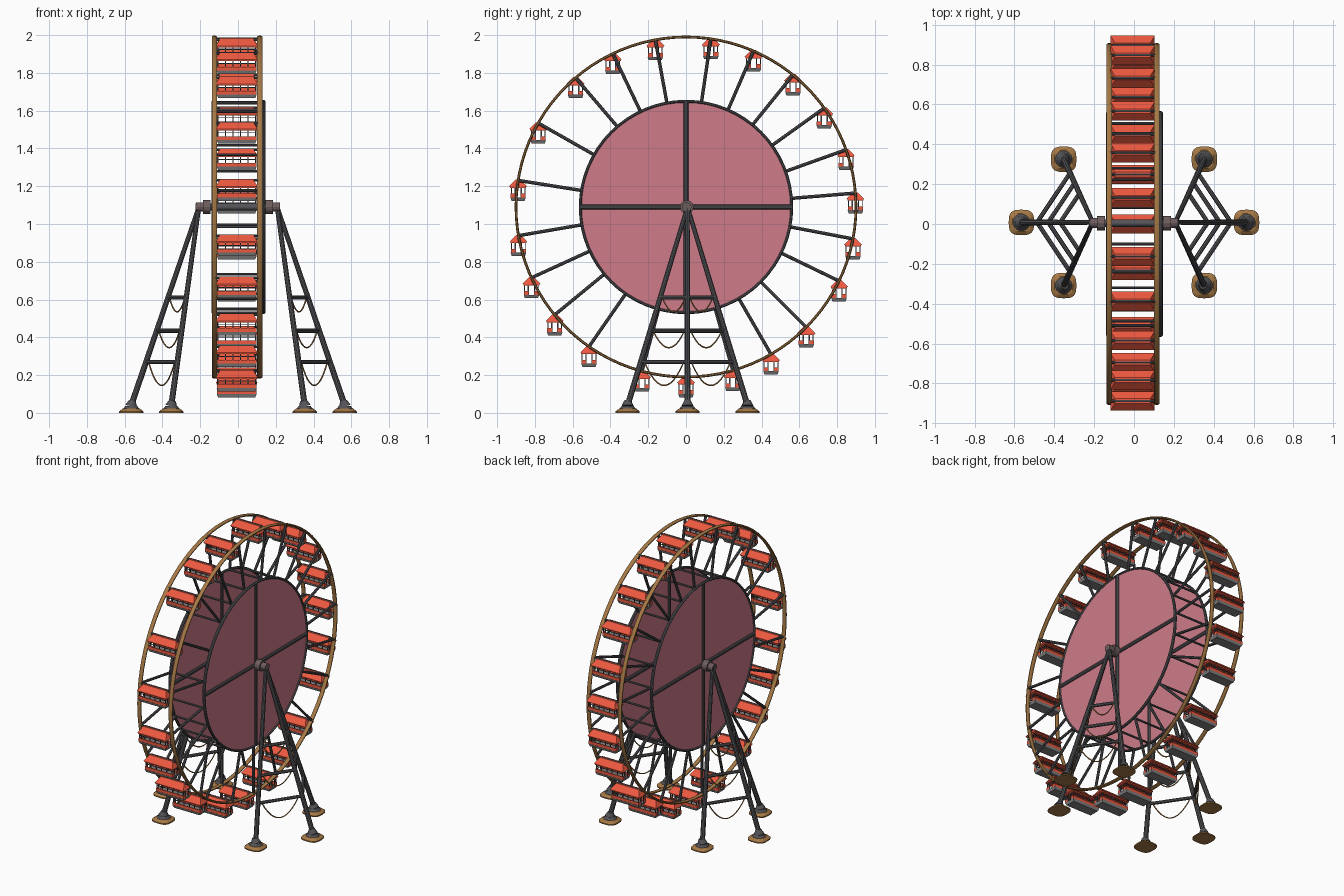
import bpy, bmesh, math
from mathutils import Vector, Matrix

if "Cube" in bpy.data.objects:
    bpy.data.objects.remove(bpy.data.objects["Cube"])

CZ = 1.09          # wheel centre height
RIM = 0.9          # rim radius
ANGLES = [-10.4, 8.4, -25.5, 23.4, -40.5, 39, -60.4, 54.4, 70.3, -81, 85.3, -99.7,
          100.8, -114.6, 115.8, -129.4, 135, -145.2, 150, -165, 180, 164]


def mat(name, c):
    m = bpy.data.materials.new(name)
    m.diffuse_color = (*c, 1)
    m.use_nodes = True
    m.node_tree.nodes["Principled BSDF"].inputs["Base Color"].default_value = m.diffuse_color
    return m


RED = mat("red", (0.85, 0.10, 0.05))
BROWN = mat("brown", (0.38, 0.19, 0.06))
PINK = mat("pink", (0.62, 0.20, 0.25))
STEEL = mat("steel", (0.09, 0.09, 0.10))
HUB = mat("hub", (0.16, 0.11, 0.11))
GREY = mat("grey", (0.22, 0.22, 0.22))


def finish(name, bm, m, smooth=False):
    bmesh.ops.recalc_face_normals(bm, faces=bm.faces)
    me = bpy.data.meshes.new(name)
    bm.to_mesh(me)
    bm.free()
    me.materials.append(m)
    for p in me.polygons:
        p.use_smooth = smooth
    ob = bpy.data.objects.new(name, me)
    bpy.context.collection.objects.link(ob)
    if smooth:
        bpy.ops.object.select_all(action='DESELECT')
        ob.select_set(True)
        bpy.context.view_layer.objects.active = ob
        bpy.ops.object.shade_smooth_by_angle(angle=math.radians(35))
    return ob


def rod(bm, a, b, r, r2=None, n=10):
    a, b = Vector(a), Vector(b)
    d = b - a
    M = Matrix.Translation((a + b) / 2) @ d.to_track_quat('Z', 'Y').to_matrix().to_4x4()
    bmesh.ops.create_cone(bm, cap_ends=True, segments=n, radius1=r,
                          radius2=r if r2 is None else r2, depth=d.length, matrix=M)


def box(bm, c, s, top=None):
    vs = bmesh.ops.create_cube(bm, size=1)['verts']
    for v in vs:
        k = top if (top and v.co.z > 0) else s
        v.co = Vector((v.co.x * k[0], v.co.y * k[1], v.co.z * s[2])) + Vector(c)


def ring(bm, x, radius, rx, rr, n=96, k=8):
    # hoop around the x axis with an oval cross-section
    rows = []
    for i in range(n):
        a = 2 * math.pi * i / n
        row = []
        for j in range(k):
            b = 2 * math.pi * (j + 0.5) / k
            r = radius + rr * math.sin(b)
            row.append(bm.verts.new((x + rx * math.cos(b), r * math.sin(a), CZ + r * math.cos(a))))
        rows.append(row)
    for i in range(n):
        for j in range(k):
            bm.faces.new((rows[i][j], rows[i][(j + 1) % k],
                          rows[(i + 1) % n][(j + 1) % k], rows[(i + 1) % n][j]))


def polar(x, deg, r):
    a = math.radians(deg)
    return Vector((x, r * math.sin(a), CZ + r * math.cos(a)))


# outer rims
for x, side in ((-0.125, "left"), (0.115, "right")):
    bm = bmesh.new()
    ring(bm, x, RIM, 0.015, 0.008)
    finish(side + "_rim", bm, BROWN, True)

# inner discs with edge hoops and cross bars
for x, side in ((-0.128, "left"), (0.132, "right")):
    bm = bmesh.new()
    rod(bm, (x - 0.003, 0, CZ), (x + 0.003, 0, CZ), 0.562, n=64)
    finish(side + "_disc", bm, PINK)
    bm = bmesh.new()
    ring(bm, x, 0.56, 0.011, 0.008, 64)
    for d in (0, 90):
        rod(bm, polar(x, d, 0.56), polar(x, d + 180, 0.56), 0.014)
    finish(side + "_disc_frame", bm, STEEL, True)

# spokes and cross rods at every cabin
bm = bmesh.new()
for d in ANGLES:
    for x in (-0.122, 0.118):
        rod(bm, polar(x, d, 0.555), polar(x, d, RIM), 0.009, n=8)
    for r in (0.56, RIM):
        rod(bm, polar(-0.122, d, r), polar(0.118, d, r), 0.007, n=8)
finish("spokes", bm, STEEL, True)

# axle and hubs
bm = bmesh.new()
rod(bm, (-0.225, 0.004, CZ), (0.22, 0.004, CZ), 0.018, n=16)
finish("axle", bm, STEEL, True)
bm = bmesh.new()
for s in (-1, 1):
    rod(bm, (s * 0.145, 0.004, CZ), (s * 0.185, 0.004, CZ), 0.036, n=12)
    rod(bm, (s * 0.185, 0.004, CZ), (s * 0.222, 0.004, CZ), 0.025, n=12)
finish("hubs", bm, HUB)


# cabin parts, all measured from the hanging point
def cabin_roof(bm):
    box(bm, (0, 0, -0.018), (0.222, 0.096, 0.036), (0.178, 0.024))
    box(bm, (0, 0, -0.04), (0.214, 0.086, 0.008))
    # lower wall belt, open at the end doors
    for s in (-1, 1):
        box(bm, (0, s * 0.037, -0.084), (0.21, 0.006, 0.02))
        for e in (-1, 1):
            box(bm, (e * 0.102, s * 0.027, -0.084), (0.006, 0.024, 0.02))


def cabin_posts(bm):
    for s in (-1, 1):
        for i in range(6):
            box(bm, (-0.1 + i * 0.04, s * 0.036, -0.068), (0.005, 0.005, 0.056))
        box(bm, (0, s * 0.036, -0.056), (0.205, 0.004, 0.004))
        for e in (-1, 1):
            box(bm, (e * 0.102, s * 0.016, -0.068), (0.006, 0.007, 0.056))


def cabin_floor(bm):
    box(bm, (0, 0, -0.103), (0.196, 0.07, 0.018), (0.212, 0.082))


for name, fn, m in (("cabin_roof", cabin_roof, RED), ("cabin_posts", cabin_posts, STEEL),
                    ("cabin_floor", cabin_floor, GREY)):
    me = None
    for i, d in enumerate(ANGLES):
        if me is None:
            bm = bmesh.new()
            fn(bm)
            ob = finish(name, bm, m)
            me = ob.data
        else:
            ob = bpy.data.objects.new(name, me)
            bpy.context.collection.objects.link(ob)
        ob.location = polar(-0.007, d, RIM) + Vector((0, 0, 0.004))

# support towers: three legs a side, rungs, hanging ropes and feet
LEGY = 0.008
for s, side in ((-1, "left"), (1, "right")):
    top = Vector((s * 0.207, LEGY, CZ))
    outer = Vector((s * 0.565, LEGY, 0.04))
    inner = [Vector((s * 0.353, LEGY + t * 0.317, 0.04)) for t in (-1, 1)]
    legs, ropes, pads, cones = (bmesh.new() for _ in range(4))
    for foot in [outer] + inner:
        rod(legs, foot, top, 0.016, 0.012)
        # rounded-square pad
        prev = None
        for r, z in ((0.064, 0), (0.064, 0.008), (0.046, 0.022)):
            row = []
            for i in range(24):
                a = 2 * math.pi * i / 24
                c, n = math.cos(a), math.sin(a)
                row.append(pads.verts.new((foot.x + r * math.copysign(abs(c) ** 0.65, c),
                                           foot.y + r * math.copysign(abs(n) ** 0.65, n), z)))
            if prev:
                for i in range(24):
                    j = (i + 1) % 24
                    pads.faces.new((prev[i], prev[j], row[j], row[i]))
            else:
                pads.faces.new(row)
            prev = row
        pads.faces.new(prev)
        rod(cones, (foot.x, foot.y, 0.018), (foot.x, foot.y, 0.036), 0.046, 0.032, 12)
        rod(cones, (foot.x, foot.y, 0.036), (foot.x - s * 0.006, foot.y, 0.065), 0.032, 0.018, 12)
    for z, sag in ((0.61, 0.075), (0.435, 0.09), (0.27, 0.125)):
        t = (z - 0.04) / (CZ - 0.04)
        for foot in inner:
            a, b = outer.lerp(top, t), foot.lerp(top, t)
            rod(legs, a, b, 0.011, n=8)
            pts = []
            for i in range(13):
                u = i / 12
                p = a.lerp(b, 0.08 + 0.84 * u)
                p.z -= sag * 4 * u * (1 - u)
                pts.append(p)
            for p, q in zip(pts, pts[1:]):
                rod(ropes, p, q, 0.004, n=6)
    finish(side + "_support_legs", legs, STEEL, True)
    finish(side + "_ropes", ropes, BROWN, True)
    finish(side + "_foot_pads", pads, BROWN, True)
    finish(side + "_foot_sockets", cones, STEEL, True)
